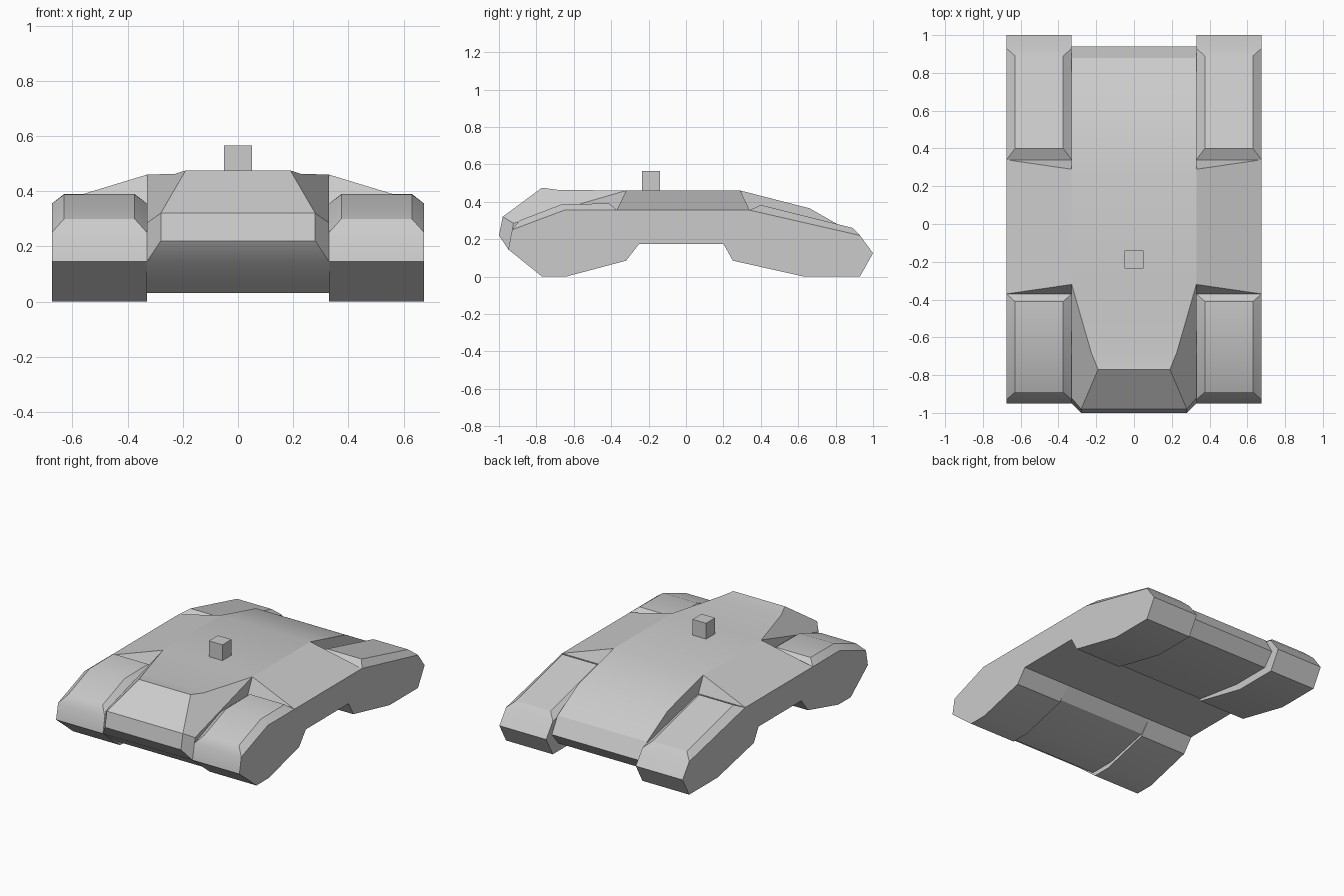
import bpy, bmesh, math
from mathutils import Vector

if "Cube" in bpy.data.objects:
    bpy.data.objects.remove(bpy.data.objects["Cube"])


def finish(bm, name, mirror=False):
    """Weld, turn into an object, optionally mirror, smooth the gentle edges."""
    bmesh.ops.remove_doubles(bm, verts=bm.verts[:], dist=1e-4)
    bmesh.ops.recalc_face_normals(bm, faces=bm.faces[:])
    mesh = bpy.data.meshes.new(name)
    bm.to_mesh(mesh)
    bm.free()
    ob = bpy.data.objects.new(name, mesh)
    bpy.context.collection.objects.link(ob)
    bpy.ops.object.select_all(action='DESELECT')
    ob.select_set(True)
    bpy.context.view_layer.objects.active = ob
    bpy.ops.object.shade_smooth_by_angle(angle=math.radians(28))
    if mirror:
        mod = ob.modifiers.new("mirror", 'MIRROR')
        mod.use_mirror_merge = False
    return ob


def face(bm, *pts):
    return bm.faces.new([bm.verts.new(p) for p in pts])


def prism(bm, outline, x0, x1, skip=()):
    """Extrude a (y, z) outline along x, leaving out the listed edge strips."""
    n = len(outline)
    face(bm, *[(x0, y, z) for y, z in outline])
    face(bm, *[(x1, y, z) for y, z in outline])
    for i in range(n):
        if i in skip:
            continue
        a, b = outline[i], outline[(i + 1) % n]
        face(bm, (x0, *a), (x1, *a), (x1, *b), (x0, *b))


def cut(bm, a, b, c):
    """Slice off what lies outside the plane a-b-c and cap the cut."""
    a, b, c = Vector(a), Vector(b), Vector(c)
    no = (b - a).cross(c - a).normalized()
    if no.dot(Vector((0, 0.2, 0.2)) - a) > 0:
        no = -no
    res = bmesh.ops.bisect_plane(
        bm, geom=bm.verts[:] + bm.edges[:] + bm.faces[:], dist=1e-5,
        plane_co=a, plane_no=no, clear_outer=True)
    edges = [e for e in bm.edges if e.is_boundary]
    bmesh.ops.holes_fill(bm, edges=edges, sides=0)


IN, OUT = 0.33, 0.675

# Central hull: side profile extruded, then the nose is bevelled by planes
hull = [(-0.95, 0.145), (-0.79, 0.03), (-0.62, 0.03), (-0.32, 0.10),
        (-0.25, 0.175), (0.20, 0.175), (0.25, 0.10), (0.60, 0.05),
        (0.87, 0.05), (0.94, 0.135), (0.88, 0.24), (0.81, 0.28),
        (0.66, 0.365), (0.29, 0.46), (-0.32, 0.46), (-0.68, 0.463),
        (-0.77, 0.475), (-0.98, 0.32), (-1.0, 0.22)]
bm = bmesh.new()
prism(bm, hull, -IN, IN)
bmesh.ops.remove_doubles(bm, verts=bm.verts[:], dist=1e-4)
for s in (1, -1):
    cut(bm, (s * 0.33, -0.32, 0.46), (s * 0.19, -0.77, 0.475), (s * 0.28, -0.98, 0.32))
    cut(bm, (s * 0.28, -1.0, 0.22), (s * 0.28, -0.98, 0.32), (s * 0.33, -0.95, 0.145))
finish(bm, "hull")

# Side pods: lower body outline, open on top between the fender ends
front = [(-0.93, 0.25), (-0.65, 0.355), (-0.37, 0.355)]
rear = [(0.34, 0.355), (0.93, 0.22)]
pod = front + rear + [
    (1.0, 0.125), (0.93, 0.0), (0.63, 0.0), (0.25, 0.085), (0.20, 0.175),
    (-0.25, 0.175), (-0.32, 0.085), (-0.64, 0.0), (-0.77, 0.0), (-0.95, 0.145)]
bm = bmesh.new()
prism(bm, pod, IN, OUT, skip=range(4))


def fender_cap(base, top):
    """Raised cap with chamfers on all four sides."""
    x0, x1 = IN + 0.045, OUT - 0.045
    for i in range(len(base) - 1):
        a, b, c, d = base[i], base[i + 1], top[i], top[i + 1]
        face(bm, (x0, *c), (x1, *c), (x1, *d), (x0, *d))
        face(bm, (IN, *a), (x0, *c), (x0, *d), (IN, *b))
        face(bm, (OUT, *a), (x1, *c), (x1, *d), (OUT, *b))
    for i in (0, -1):
        face(bm, (IN, *base[i]), (OUT, *base[i]), (x1, *top[i]), (x0, *top[i]))


fender_cap(front, [(-0.89, 0.30), (-0.66, 0.388), (-0.41, 0.39)])
fender_cap(rear, [(0.40, 0.383), (0.89, 0.26)])

# Sloped shoulder between the fenders
f_hi, r_hi = (IN, -0.32, 0.46), (IN, 0.29, 0.46)
f_in, r_in = (IN, *front[-1]), (IN, *rear[0])
f_out, r_out = (OUT, *front[-1]), (OUT, *rear[0])
face(bm, f_hi, r_hi, r_out, f_out)
face(bm, f_hi, f_in, f_out)
face(bm, r_hi, r_in, r_out)
face(bm, f_hi, r_hi, r_in, f_in)
finish(bm, "side_pods", mirror=True)

# Small block on the roof
bm = bmesh.new()
prism(bm, [(-0.235, 0.44), (-0.14, 0.44), (-0.14, 0.565), (-0.235, 0.565)], -0.05, 0.05)
finish(bm, "roof_block")
